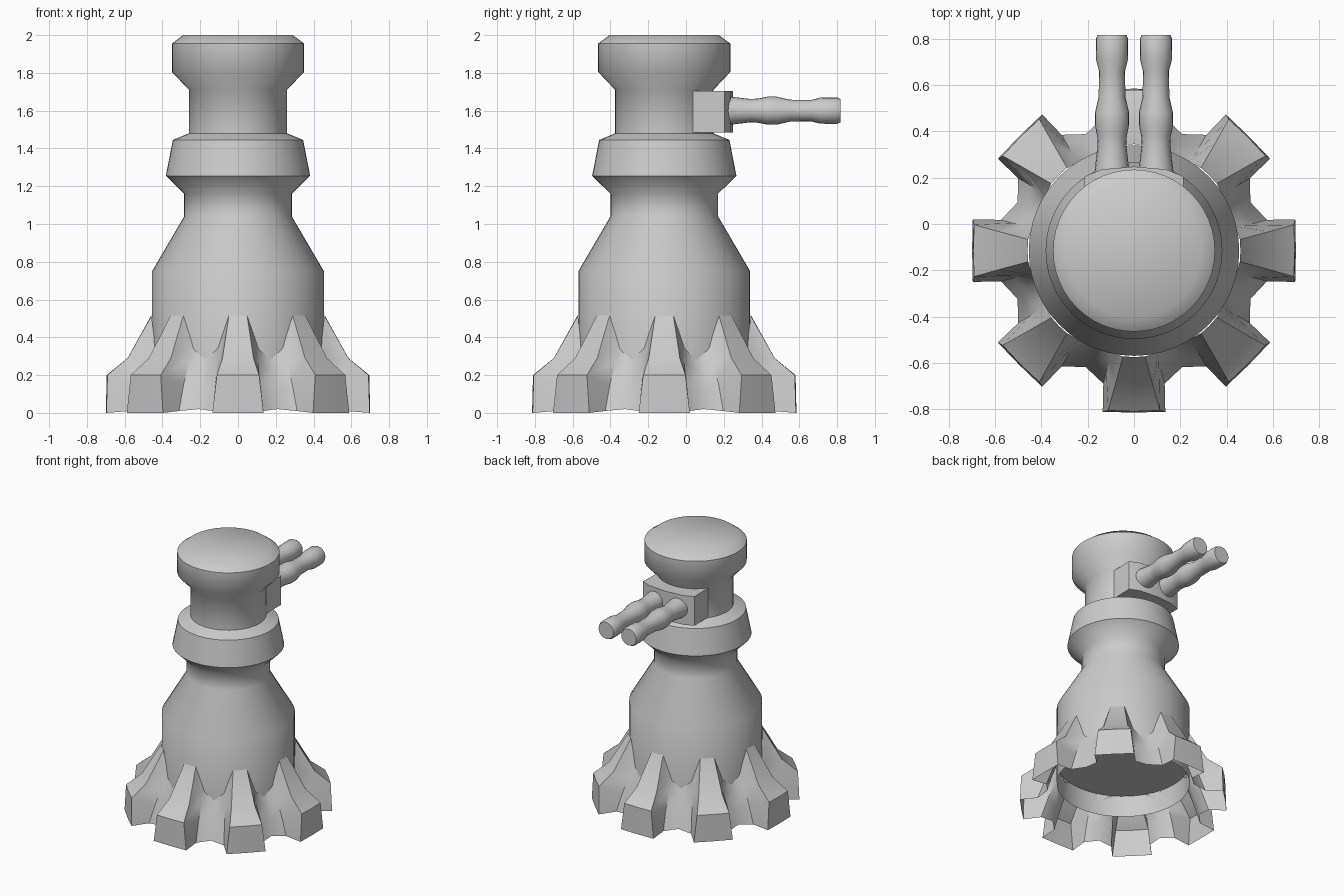
import bpy, bmesh
from math import sin, cos, pi, radians

if "Cube" in bpy.data.objects:
    bpy.data.objects.remove(bpy.data.objects["Cube"])

CY = -0.115  # tower axis in y


def finish(name, bm, angle=35, recalc=True):
    if recalc:
        bmesh.ops.recalc_face_normals(bm, faces=bm.faces)
    me = bpy.data.meshes.new(name)
    bm.to_mesh(me)
    bm.free()
    ob = bpy.data.objects.new(name, me)
    bpy.context.collection.objects.link(ob)
    bpy.ops.object.select_all(action='DESELECT')
    ob.select_set(True)
    bpy.context.view_layer.objects.active = ob
    bpy.ops.object.shade_smooth_by_angle(angle=radians(angle))
    return ob


def bridge(bm, rings):
    for a, b in zip(rings, rings[1:]):
        n = len(a)
        for i in range(n):
            bm.faces.new((a[i], a[(i + 1) % n], b[(i + 1) % n], b[i]))


def lathe(name, profile, place, n, cap_start, cap_end, angle=50):
    bm = bmesh.new()
    rings = [[bm.verts.new(place(r * cos(2 * pi * i / n), r * sin(2 * pi * i / n), h))
              for i in range(n)] for r, h in profile]
    bridge(bm, rings)
    if cap_start:
        bm.faces.new(rings[0])
    if cap_end:
        bm.faces.new(rings[-1])
    return finish(name, bm, angle)


# tower shaft, open at the bottom
lathe("tower_body",
      [(.455, .17), (.455, .75), (.285, 1.04), (.285, 1.16), (.382, 1.255), (.345, 1.445),
       (.26, 1.48), (.26, 1.71), (.35, 1.805), (.35, 1.955), (.29, 2.0)],
      lambda a, b, h: (a, b + CY, h), 48, False, True)

# flared skirt with eight feet: each level lists (degrees, radius, z) for
# foot centre, foot edge, foot side and valley
levels = [
    [(0, .70, 0), (11, .71, 0), (13, .59, .01), (22.5, .545, .02)],
    [(0, .695, .20), (9.2, .70, .20), (12.8, .54, .15), (22.5, .515, .12)],
    [(0, .585, .29), (8, .59, .29), (12.8, .485, .27), (22.5, .48, .22)],
    [(0, .46, .515), (6, .46, .515), (13.5, .452, .35), (22.5, .45, .295)],
]
bm = bmesh.new()
rings = []
for lev in levels:
    ring = []
    for k in range(8):
        half = [(-d, r, z) for d, r, z in reversed(lev[1:3])]
        for d, r, z in half + lev:
            a = radians(45 * k + d)
            ring.append(bm.verts.new((r * cos(a), r * sin(a) + CY, z)))
    rings.append(ring)
bridge(bm, rings)
finish("flared_skirt", bm, 42)

# floor closing the shaft inside the skirt
bm = bmesh.new()
bm.faces.new([bm.verts.new((.452 * cos(2 * pi * i / 48), .452 * sin(2 * pi * i / 48) + CY, .33))
              for i in reversed(range(48))])
finish("inner_floor", bm, recalc=False)

# gun mount with a bowed face
bm = bmesh.new()
outline = [(-.21, 0), (.21, 0), (.215, .205), (.14, .236), (0, .248), (-.14, .236), (-.215, .205)]
rings = [[bm.verts.new((x, y, z)) for x, y in outline] for z in (1.485, 1.705)]
bridge(bm, rings)
for r in rings:
    bm.faces.new(r)
finish("gun_mount", bm, 30)

# twin barrels
barrel = [(.078, .20), (.072, .255), (.062, .34), (.064, .38), (.074, .43), (.074, .48),
          (.058, .55), (.056, .66), (.069, .71), (.070, .80), (.062, .818)]
for side, sx in (("left", -1), ("right", 1)):
    lathe(side + "_barrel", barrel,
          lambda a, b, h, sx=sx: (sx * .095 + a, h, 1.6 + b), 20, True, True)
